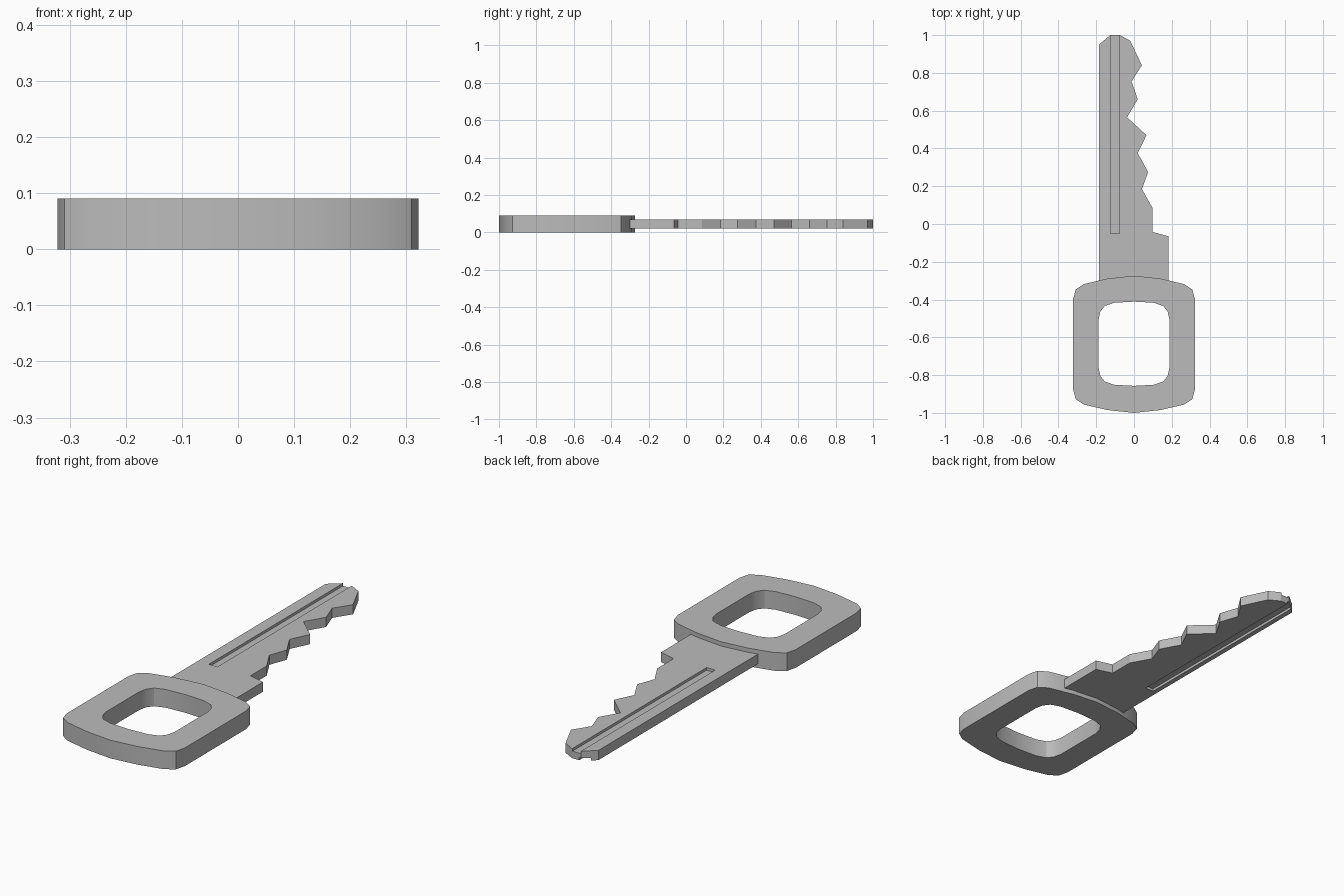
import bpy
import bmesh
from math import radians

cube = bpy.data.objects.get("Cube")
if cube:
    bpy.data.objects.remove(cube, do_unlink=True)

metal = bpy.data.materials.new("grey metal")
metal.use_nodes = True
metal.diffuse_color = (0.5, 0.5, 0.5, 1)
metal.node_tree.nodes["Principled BSDF"].inputs["Base Color"].default_value = (0.5, 0.5, 0.5, 1)


def finish(bm, name):
    bmesh.ops.recalc_face_normals(bm, faces=bm.faces)
    mesh = bpy.data.meshes.new(name)
    bm.to_mesh(mesh)
    bm.free()
    mesh.materials.append(metal)
    obj = bpy.data.objects.new(name, mesh)
    bpy.context.collection.objects.link(obj)
    return obj


def extrude_up(bm, faces, height):
    new = bmesh.ops.extrude_face_region(bm, geom=faces)["geom"]
    verts = [v for v in new if isinstance(v, bmesh.types.BMVert)]
    bmesh.ops.translate(bm, verts=verts, vec=(0, 0, height))


def prism(name, points, z0, z1):
    bm = bmesh.new()
    face = bm.faces.new([bm.verts.new((x, y, z0)) for x, y in points])
    extrude_up(bm, [face], z1 - z0)
    return finish(bm, name)


def mirrored_loop(quarter, cy):
    """Closed outline from one quarter that runs from the side to the top centre."""
    half = quarter + [(-x, y) for x, y in quarter[-2::-1]]
    return [(x, cy + y) for x, y in half + [(-x, -y) for x, y in half]]


# Bow: rounded ring with a bulging top and bottom
outer = mirrored_loop([(0.322, 0.24), (0.309, 0.29), (0.265, 0.319), (0.14, 0.348), (0, 0.363)], -0.637)
inner = mirrored_loop([(0.187, 0.13), (0.178, 0.17), (0.155, 0.2), (0.105, 0.217), (0, 0.223)], -0.634)
bm = bmesh.new()
rings = [[bm.verts.new((x, y, 0)) for x, y in loop] for loop in (outer, inner)]
count = len(outer)
faces = []
for i in range(count):
    j = (i + 1) % count
    faces.append(bm.faces.new((rings[0][i], rings[0][j], rings[1][j], rings[1][i])))
extrude_up(bm, faces, 0.09)
bow = finish(bm, "bow")

# Blade: straight back, toothed edge and shoulder
teeth = [(-0.02, 0.97), (0.042, 0.84), (-0.013, 0.755), (0.02, 0.66), (-0.037, 0.565),
         (0.066, 0.47), (0.02, 0.375), (0.075, 0.275), (0.042, 0.185), (0.098, 0.085)]
shoulder = [(0.098, -0.042), (0.182, -0.065), (0.182, -0.33)]
back = [(-0.185, -0.33), (-0.185, 0.95), (-0.125, 1), (-0.075, 1)]
blade = prism("blade", back + teeth + shoulder, 0.021, 0.069)

# Grooves milled along both faces of the blade
for side, x0, x1, z0, z1 in (("upper", -0.125, -0.078, 0.056, 0.1),
                             ("lower", -0.16, -0.115, -0.01, 0.034)):
    cutter = prism(side + "_groove_cutter", [(x0, -0.05), (x1, -0.05), (x1, 1.1), (x0, 1.1)], z0, z1)
    cutter.hide_render = True
    cutter.hide_set(True)
    cutter.display_type = 'WIRE'
    cut = blade.modifiers.new(side + " groove", 'BOOLEAN')
    cut.operation = 'DIFFERENCE'
    cut.solver = 'EXACT'
    cut.object = cutter

# Smooth the rounded sides of the bow, keep its rims sharp
bpy.ops.object.select_all(action='DESELECT')
bow.select_set(True)
bpy.context.view_layer.objects.active = bow
bpy.ops.object.shade_smooth_by_angle(angle=radians(30))
